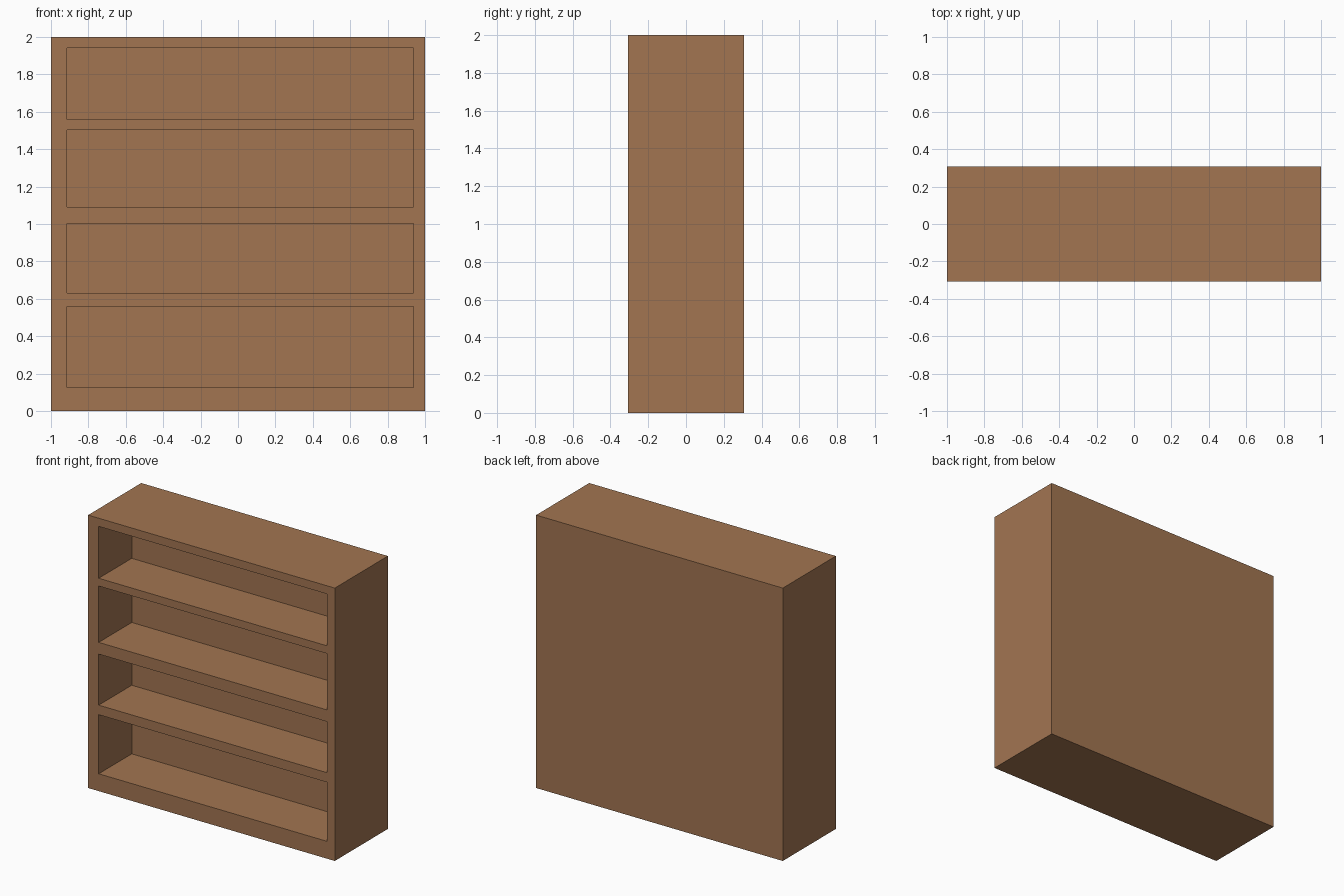
import bpy, bmesh
from mathutils import Matrix, Vector

default = bpy.data.objects.get("Cube")
if default:
    bpy.data.objects.remove(default, do_unlink=True)

DEPTH = 0.615
FRONT = -DEPTH / 2
RECESS_BACK = 0.075
OPENING_X = (-0.914, 0.937)
# Bottom and top height of each shelf opening
OPENINGS_Z = [(0.127, 0.56), (0.63, 1.004), (1.09, 1.503), (1.56, 1.94)]

wood = bpy.data.materials.new("warm brown wood")
wood.use_nodes = True
colour = (0.361, 0.178, 0.083, 1)
wood.diffuse_color = colour
shader = next(n for n in wood.node_tree.nodes if n.type == "BSDF_PRINCIPLED")
shader.inputs["Base Color"].default_value = colour
shader.inputs["Roughness"].default_value = 0.8


def make_boxes(name, boxes):
    """One object holding a box for every (low corner, high corner) pair."""
    bm = bmesh.new()
    for low, high in boxes:
        low, high = Vector(low), Vector(high)
        place = Matrix.Translation((low + high) / 2) @ Matrix.Diagonal((high - low).to_4d())
        bmesh.ops.create_cube(bm, size=1, matrix=place)
    mesh = bpy.data.meshes.new(name)
    bm.to_mesh(mesh)
    bm.free()
    mesh.materials.append(wood)
    obj = bpy.data.objects.new(name, mesh)
    bpy.context.collection.objects.link(obj)
    return obj


# Solid cabinet body with a thick back
body = make_boxes("bookcase_body", [((-1, FRONT, 0), (1, -FRONT, 2))])

# Shelf openings cut in from the front
cutter = make_boxes("shelf_opening_cutter", [
    ((OPENING_X[0], FRONT - 0.1, bottom), (OPENING_X[1], RECESS_BACK, top))
    for bottom, top in OPENINGS_Z])
cutter.hide_render = True

cut = body.modifiers.new("shelf_openings", "BOOLEAN")
cut.operation = "DIFFERENCE"
cut.solver = "EXACT"
cut.object = cutter

# Bake the cut and discard the cutter
graph = bpy.context.evaluated_depsgraph_get()
baked = bpy.data.meshes.new_from_object(body.evaluated_get(graph))
body.modifiers.clear()
body.data = baked
baked.name = "bookcase_body"
bpy.data.objects.remove(cutter, do_unlink=True)
